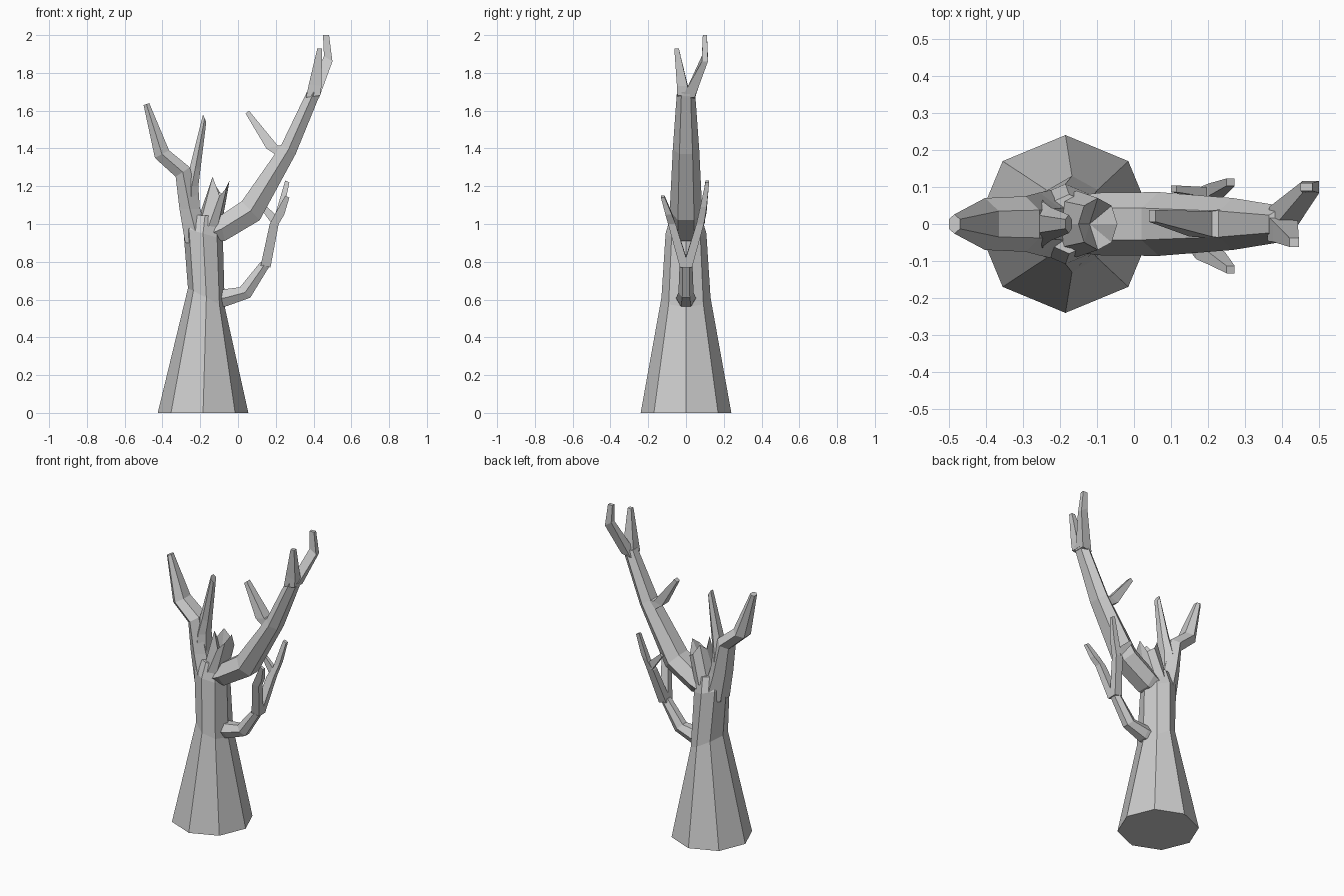
import bpy
import bmesh
from math import cos, sin, pi
from mathutils import Vector

cube = bpy.data.objects.get("Cube")
if cube:
    bpy.data.objects.remove(cube, do_unlink=True)

# Single bark colour
bark = bpy.data.materials.new("grey_bark")
colour = (0.6, 0.6, 0.6, 1)
bark.use_nodes = True
bark.diffuse_color = colour
shader = next(n for n in bark.node_tree.nodes if n.type == 'BSDF_PRINCIPLED')
shader.inputs["Base Color"].default_value = colour


def make_object(name, bm):
    """Turn a bmesh into a flat shaded object with the bark material."""
    bmesh.ops.recalc_face_normals(bm, faces=bm.faces)
    mesh = bpy.data.meshes.new(name)
    bm.to_mesh(mesh)
    bm.free()
    mesh.materials.append(bark)
    obj = bpy.data.objects.new(name, mesh)
    bpy.context.scene.collection.objects.link(obj)
    return obj


def make_ring(bm, section, sides, phase):
    """Ring spanning a left and a right point (x, z) at depth y, half depth hy."""
    xa, za, xb, zb, y, hy = section
    angles = [2 * pi * i / sides + phase for i in range(sides)]
    wide = max(abs(cos(a)) for a in angles)
    deep = max(abs(sin(a)) for a in angles)
    centre = Vector((xa + xb, 2 * y, za + zb)) / 2
    across = Vector((xb - xa, 0, zb - za)) / (2 * wide)
    along = Vector((0, hy / deep, 0))
    return [bm.verts.new(centre + across * cos(a) + along * sin(a)) for a in angles]


def bridge(bm, lower, upper):
    """Join two rings with a band of faces."""
    count = len(lower)
    for i in range(count):
        j = (i + 1) % count
        bm.faces.new((lower[i], lower[j], upper[j], upper[i]))


def limb(name, sections, sides=6, phase=pi / 2):
    """Closed faceted tube through the given cross-sections."""
    bm = bmesh.new()
    rings = [make_ring(bm, s, sides, phase) for s in sections]
    for lower, upper in zip(rings, rings[1:]):
        bridge(bm, lower, upper)
    bm.faces.new(rings[0])
    bm.faces.new(rings[-1])
    return make_object(name, bm)


def twig(name, sections):
    return limb(name, sections, sides=4, phase=pi / 4)


# Flared trunk
limb("trunk", [
    (-.425, 0, .055, 0, 0, .24),
    (-.265, .66, -.07, .56, 0, .13),
    (-.29, .98, -.08, .92, 0, .108),
    (-.25, 1.05, -.1, 1.04, 0, .08),
], sides=8, phase=0)

# Left-hand limb and its upright spike
limb("fork_limb", [
    (-.28, .9, -.14, .9, 0, .095),
    (-.31, 1.08, -.2, 1.08, 0, .085),
    (-.33, 1.25, -.255, 1.3, 0, .075),
    (-.44, 1.35, -.365, 1.39, 0, .07),
    (-.5, 1.63, -.47, 1.64, 0, .026),
])
limb("fork_spike", [
    (-.3, 1.05, -.2, 1.05, 0, .075),
    (-.28, 1.2, -.21, 1.2, 0, .06),
    (-.25, 1.32, -.2, 1.28, 0, .045),
    (-.185, 1.58, -.168, 1.54, 0, .025),
])

# Long sweeping bough with two prongs
limb("main_bough", [
    (-.17, 1.0, -.09, .91, 0, .08),
    (-.1, 1.04, -.07, .91, 0, .085),
    (.02, 1.12, .115, 1.02, 0, .086),
    (.23, 1.42, .305, 1.37, 0, .07),
    (.365, 1.7, .44, 1.7, 0, .048),
])
twig("bough_front_prong", [
    (.36, 1.67, .435, 1.68, -.012, .034),
    (.375, 1.74, .442, 1.73, -.02, .028),
    (.42, 1.93, .445, 1.93, -.05, .012),
])
twig("bough_back_prong", [
    (.365, 1.66, .43, 1.67, .012, .034),
    (.455, 1.89, .5, 1.86, .1, .016),
    (.45, 2.0, .482, 2.0, .1, .011),
])
twig("bough_twig", [
    (.24, 1.34, .25, 1.42, 0, .04),
    (.15, 1.4, .21, 1.415, 0, .034),
    (.04, 1.585, .058, 1.6, .022, .016),
])

# Low slender branch with a forked end
limb("low_branch", [
    (-.12, .65, -.11, .56, 0, .055),
    (-.07, .655, -.06, .565, 0, .052),
    (.01, .665, .065, .61, 0, .04),
    (.12, .8, .175, .79, 0, .034),
])
for name, side in (("low_front_prong", -1), ("low_back_prong", 1)):
    rise = .04 * (side + 1)
    twig(name, [
        (.12, .78, .172, .77, .008 * side, .024),
        (.168, 1.0, .215, 1.0, .075 * side, .02),
        (.2, 1.06, .245, 1.05 + rise / 2, .092 * side, .017),
        (.25, 1.15 + rise, .272, 1.14 + rise, .123 * side - rise / 8, .01),
    ])
twig("low_spur", [
    (.18, 1.0, .21, 1.04, .085, .014),
    (.1, 1.11, .115, 1.125, .095, .009),
])

# Broken stump top: jagged hollow collar
bm = bmesh.new()
base = make_ring(bm, (-.22, 1.0, -.09, .98, 0, .09), 8, 0)
rim = make_ring(bm, (-.15, 1.17, -.045, 1.17, 0, .07), 8, 0)
for vert, lift in zip(rim, (.06, -.03, .0, .06, .02, .08, -.02, .02)):
    vert.co.z += lift
bridge(bm, base, rim)
floor = bm.verts.new((-.12, 0, 1.08))
for i in range(len(rim)):
    bm.faces.new((rim[i - 1], rim[i], floor))
make_object("broken_stump", bm)
